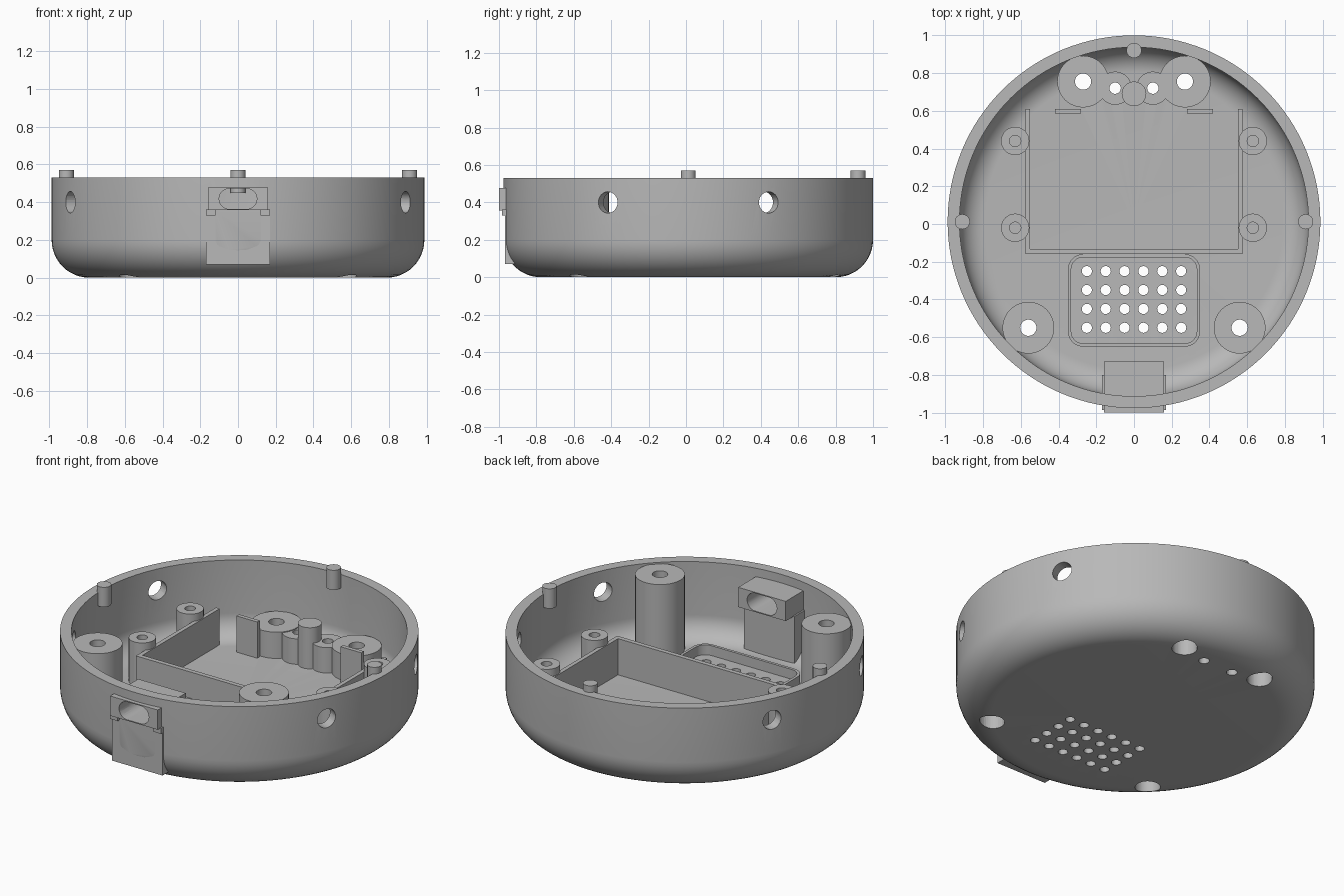
import bpy, bmesh, math
from mathutils import Matrix, Vector

if "Cube" in bpy.data.objects:
    bpy.data.objects.remove(bpy.data.objects["Cube"])

grey = bpy.data.materials.new("plain grey plastic")
grey.use_nodes = True
COLOUR = (0.48, 0.48, 0.48, 1)
grey.diffuse_color = COLOUR
grey.node_tree.nodes["Principled BSDF"].inputs["Base Color"].default_value = COLOUR

CY = 0.012           # centre of the round shell
FLOOR = 0.07
BASE = FLOOR - 0.004  # parts sink slightly into the floor


def make(name, bm, loc=(0, 0, 0)):
    bmesh.ops.recalc_face_normals(bm, faces=bm.faces)
    mesh = bpy.data.meshes.new(name)
    bm.to_mesh(mesh)
    bm.free()
    mesh.materials.append(grey)
    obj = bpy.data.objects.new(name, mesh)
    obj.location = loc
    bpy.context.collection.objects.link(obj)
    return obj


def select(obj):
    bpy.ops.object.select_all(action='DESELECT')
    obj.select_set(True)
    bpy.context.view_layer.objects.active = obj


def smooth(obj):
    select(obj)
    bpy.ops.object.shade_smooth_by_angle(angle=math.radians(30))
    return obj


def lathe(name, profile, loc=(0, 0, 0), steps=48):
    """Spin a closed (radius, height) outline around z."""
    bm = bmesh.new()
    vs = [bm.verts.new((r, 0, z)) for r, z in profile]
    es = [bm.edges.new((a, b)) for a, b in zip(vs, vs[1:] + vs[:1])]
    bmesh.ops.spin(bm, geom=vs + es, cent=(0, 0, 0), axis=(0, 0, 1),
                   angle=2 * math.pi, steps=steps)
    bmesh.ops.remove_doubles(bm, verts=bm.verts, dist=1e-5)
    bmesh.ops.dissolve_degenerate(bm, edges=bm.edges, dist=1e-6)
    return smooth(make(name, bm, loc))


def add_box(bm, lo, hi):
    lo, hi = Vector(lo), Vector(hi)
    mat = Matrix.Translation((lo + hi) / 2) @ Matrix.Diagonal((*(hi - lo), 1))
    bmesh.ops.create_cube(bm, size=1, matrix=mat)


def box(name, lo, hi):
    bm = bmesh.new()
    add_box(bm, lo, hi)
    return make(name, bm)


def add_rod(bm, r, length, mat, steps=32):
    bmesh.ops.create_cone(bm, cap_ends=True, segments=steps, radius1=r,
                          radius2=r, depth=length, matrix=mat)


def rounded(hw, hh, r, n=8):
    """Corner-rounded rectangle outline."""
    pts = []
    for k, (sx, sy) in enumerate(((1, 1), (-1, 1), (-1, -1), (1, -1))):
        for i in range(n + 1):
            a = math.pi / 2 * (k + i / n)
            pts.append((sx * (hw - r) + r * math.cos(a),
                        sy * (hh - r) + r * math.sin(a)))
    return pts


def add_slot(bm):
    """Long rounded opening for the socket, running along y."""
    face = bm.faces.new([bm.verts.new((x, -1.1, 0.418 + z))
                         for x, z in rounded(0.1, 0.054, 0.0535)])
    ext = bmesh.ops.extrude_face_region(bm, geom=[face], use_keep_orig=True)
    moved = [v for v in ext["geom"] if isinstance(v, bmesh.types.BMVert)]
    bmesh.ops.translate(bm, vec=(0, 0.5, 0), verts=moved)


def cut(obj, bm):
    cutter = make("cutter", bm)
    cutter.hide_render = True
    mod = obj.modifiers.new("cut", 'BOOLEAN')
    mod.operation, mod.solver, mod.object = 'DIFFERENCE', 'EXACT', cutter
    select(obj)
    bpy.ops.object.modifier_apply(modifier=mod.name)
    bpy.data.objects.remove(cutter)
    return smooth(obj)


# Round shell: rounded outside, concentric rounded inside
R, RIM, FILLET, WALL = 0.988, 0.53, 0.2, 0.063


def arc(radius, n=12):
    return [(R - FILLET + radius * math.sin(math.pi / 2 * i / n),
             FILLET - radius * math.cos(math.pi / 2 * i / n)) for i in range(n + 1)]


inside = [(r, z + FLOOR - WALL) for r, z in arc(FILLET - WALL)]
profile = ([(0, 0)] + arc(FILLET) + [(R, RIM), (R - WALL, RIM)]
           + inside[::-1] + [(0, FLOOR)])
shell = lathe("shell", profile, (0, CY, 0), 128)

# Openings in the shell
screws = [(s * x, y, top) for s in (-1, 1)
          for x, y, top in ((0.27, 0.755, 0.23), (0.56, -0.55, 0.52))]
bm = bmesh.new()
for x, y, top in screws:
    add_rod(bm, 0.07, 0.4, Matrix.Translation((x, y, 0)))
for s in (-1, 1):
    add_rod(bm, 0.03, 0.4, Matrix.Translation((s * 0.1, 0.72, 0)))
for col in range(6):
    for row in range(4):
        spot = (-0.25 + col * 0.1, -0.25 - row * 0.1, 0)
        add_rod(bm, 0.027, 0.4, Matrix.Translation(spot), 20)
for base in (0, 180):
    for a in (-25.8, 25.8):
        turn = Matrix.Rotation(math.radians(base + a), 4, 'Z')
        add_rod(bm, 0.057, 0.3, Matrix.Translation((0, CY, 0.4)) @ turn
                @ Matrix.Translation((0.96, 0, 0))
                @ Matrix.Rotation(math.pi / 2, 4, 'Y'))
add_box(bm, (-0.17, -1.1, 0.07), (0.17, -0.968, 0.36))
add_slot(bm)
cut(shell, bm)

# Screw posts with wide bores underneath
for x, y, top in screws:
    lathe("screw_post", [(0.07, BASE), (0.137, BASE), (0.137, top),
                         (0.043, top), (0.043, 0.1), (0.07, 0.1)], (x, y, 0))

# Small posts, board mounts, centre post and rim pegs
for s in (-1, 1):
    lathe("small_post", [(0.03, BASE), (0.088, BASE), (0.088, 0.225),
                         (0.03, 0.225)], (s * 0.1, 0.72, 0), 32)
    for y in (0.44, -0.02):
        lathe("board_mount", [(0, BASE), (0.075, BASE), (0.075, 0.335),
                              (0.03, 0.335), (0.03, 0.15), (0, 0.15)],
              (s * 0.63, y, 0), 32)


def pin(name, x, y, r, lo, hi):
    lathe(name, [(0, lo), (r, lo), (r, hi), (0, hi)], (x, y, 0), 32)


pin("centre_post", 0, 0.69, 0.065, BASE, 0.32)
for x, y in ((-0.91, CY), (0.91, CY), (0, 0.92)):
    pin("rim_peg", x, y, 0.04, 0.45, 0.57)

# Battery tray walls
TRAY = 0.29
box("tray_front_wall", (-0.575, -0.16, BASE), (0.575, -0.132, TRAY))
for s in (-1, 1):
    for name, x0, x1, y0 in (("tray_side_wall", 0.55, 0.575, -0.14),
                             ("tray_back_tab", 0.28, 0.42, 0.585)):
        a, b = sorted((s * x0, s * x1))
        box(name, (a, y0, BASE), (b, 0.61, TRAY))

# Raised lip around the grille
bm = bmesh.new()
loops = []
for z in (BASE, 0.13):
    for hw, hh, r in ((0.35, 0.245, 0.08), (0.333, 0.228, 0.063)):
        loops.append([bm.verts.new((x, y, z)) for x, y in rounded(hw, hh, r)])
for a, b in ((0, 1), (1, 3), (3, 2), (2, 0)):
    A, B = loops[a], loops[b]
    for i in range(len(A)):
        j = (i + 1) % len(A)
        bm.faces.new((A[i], A[j], B[j], B[i]))
smooth(make("grille_lip", bm, (0, -0.405, 0)))

# Socket: support block, bracket with opening, and side hooks
box("socket_support", (-0.17, -0.968, 0.07), (0.17, -0.8, 0.335))
bracket = box("socket_bracket", (-0.16, -1.0, 0.358), (0.16, -0.73, 0.478))
bm = bmesh.new()
add_slot(bm)
cut(bracket, bm)
for s in (-1, 1):
    a, b = sorted((s * 0.12, s * 0.17))
    box("socket_hook", (a, -0.985, 0.33), (b, -0.8, 0.362))
